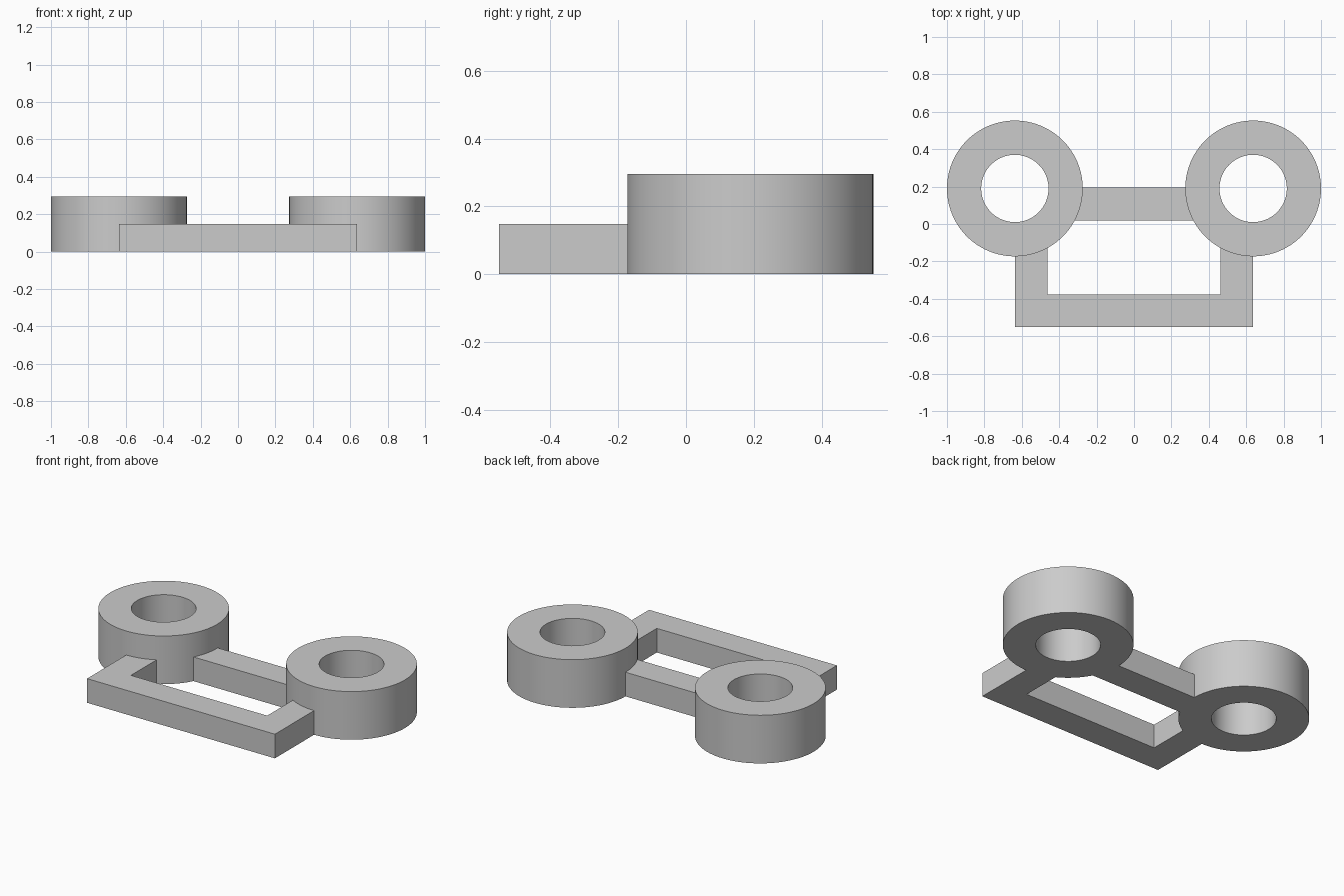
import bpy
import bmesh
import math
from mathutils import Vector

if "Cube" in bpy.data.objects:
    bpy.data.objects.remove(bpy.data.objects["Cube"])

RING_X, RING_Y = 0.637, 0.19
OUTER_R, INNER_R = 0.363, 0.18
RING_H, FRAME_H = 0.295, 0.148
FRONT, BAR = -0.552, 0.175

grey = bpy.data.materials.new("plain grey")
grey.use_nodes = True
grey.diffuse_color = (0.6, 0.6, 0.6, 1)
grey.node_tree.nodes["Principled BSDF"].inputs["Base Color"].default_value = grey.diffuse_color


def finish(bm, name):
    bmesh.ops.recalc_face_normals(bm, faces=bm.faces)
    mesh = bpy.data.meshes.new(name)
    bm.to_mesh(mesh)
    bm.free()
    mesh.materials.append(grey)
    obj = bpy.data.objects.new(name, mesh)
    bpy.context.collection.objects.link(obj)
    return obj


def ring(name, x):
    # Rectangular wall section spun around the ring axis
    bm = bmesh.new()
    section = [(INNER_R, 0), (OUTER_R, 0), (OUTER_R, RING_H), (INNER_R, RING_H)]
    verts = [bm.verts.new((r, 0, z)) for r, z in section]
    edges = [bm.edges.new((verts[i], verts[i - 1])) for i in range(4)]
    bmesh.ops.spin(bm, geom=verts + edges, cent=(0, 0, 0), axis=(0, 0, 1),
                   angle=math.tau, steps=96, use_merge=True)
    bmesh.ops.remove_doubles(bm, verts=bm.verts, dist=0.0001)
    obj = finish(bm, name)
    obj.location = (x, RING_Y, 0)
    bpy.ops.object.select_all(action='DESELECT')
    obj.select_set(True)
    bpy.context.view_layer.objects.active = obj
    bpy.ops.object.shade_smooth_by_angle(angle=math.radians(30))


def slab(name, outline):
    # Flat outline extruded up to the frame height
    bm = bmesh.new()
    face = bm.faces.new([bm.verts.new((x, y, 0)) for x, y in outline])
    top = bmesh.ops.extrude_face_region(bm, geom=[face])["geom"]
    bmesh.ops.translate(bm, vec=Vector((0, 0, FRAME_H)),
                        verts=[v for v in top if isinstance(v, bmesh.types.BMVert)])
    finish(bm, name)


# Two tall rings
ring("left_ring", RING_X)
ring("right_ring", -RING_X)

# U-shaped front bracket, arms sunk into the ring walls
arm_end = -0.08
half = [(RING_X, FRONT), (RING_X, arm_end), (RING_X - BAR, arm_end), (RING_X - BAR, FRONT + BAR)]
slab("front_bracket", half + [(-x, y) for x, y in reversed(half)])

# Straight bar joining the rings
end = 0.36
slab("rear_bar", [(-end, 0.02), (end, 0.02), (end, 0.02 + BAR), (-end, 0.02 + BAR)])
